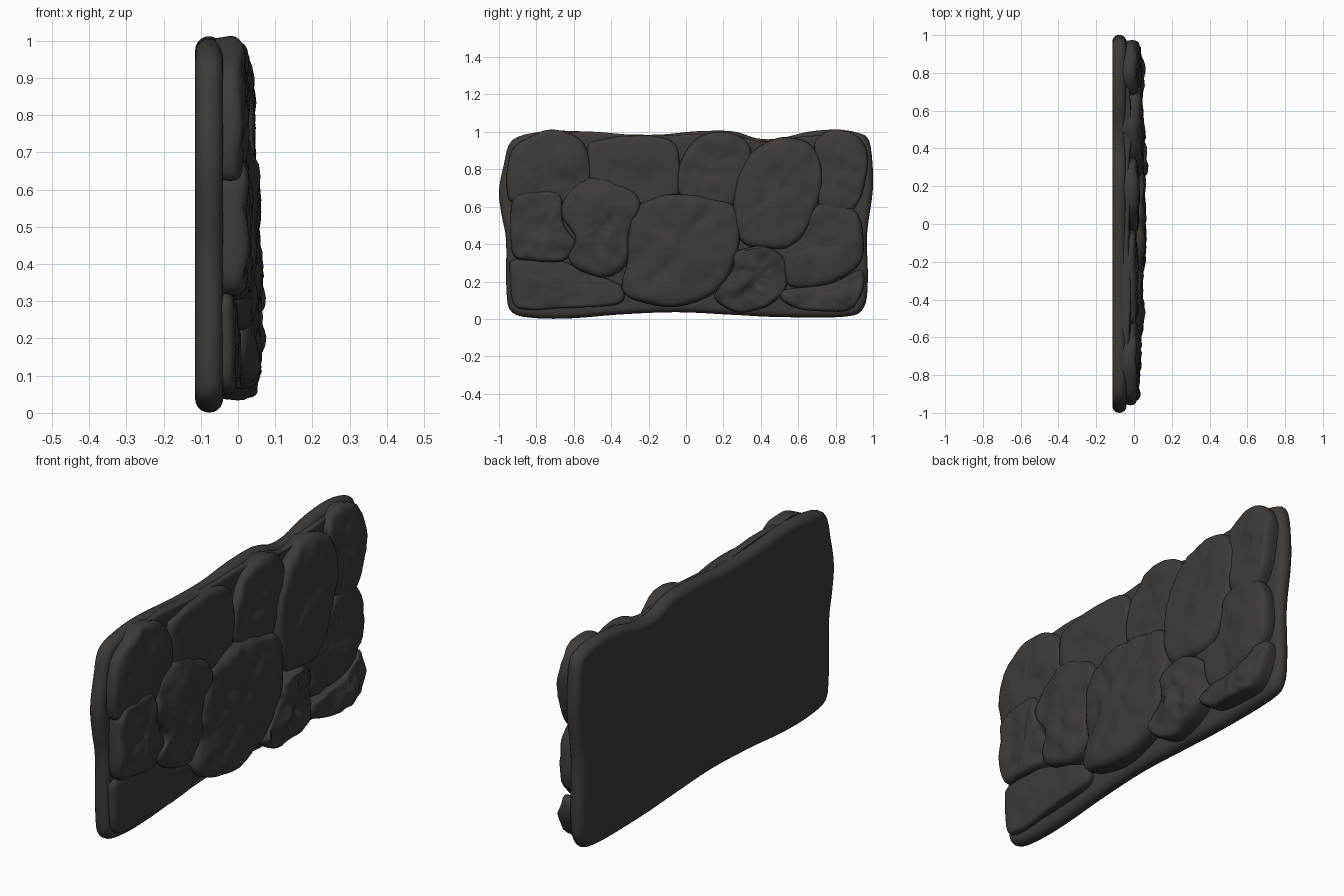
import bpy, bmesh, math
from mathutils import Vector, noise

if "Cube" in bpy.data.objects:
    bpy.data.objects.remove(bpy.data.objects["Cube"])

mat = bpy.data.materials.new("dark_stone")
mat.diffuse_color = (0.05, 0.043, 0.039, 1)
mat.use_nodes = True
mat.node_tree.nodes["Principled BSDF"].inputs["Base Color"].default_value = mat.diffuse_color


def smooth_loop(pts, n):
    """Closed Catmull-Rom curve through (y, z) points, n steps per span."""
    pts = [Vector(p) for p in pts]
    out = []
    for i in range(len(pts)):
        a, b, c, d = (pts[(i + k) % len(pts)] for k in (-1, 0, 1, 2))
        for s in range(n):
            t = s / n
            out.append(0.5 * (2 * b + (c - a) * t + (2 * a - 5 * b + 4 * c - d) * t * t
                              + (3 * b - a - 3 * c + d) * t ** 3))
    return out


def finish(bm, name, angle):
    bmesh.ops.recalc_face_normals(bm, faces=bm.faces)
    me = bpy.data.meshes.new(name)
    bm.to_mesh(me)
    bm.free()
    ob = bpy.data.objects.new(name, me)
    bpy.context.collection.objects.link(ob)
    me.materials.append(mat)
    bpy.ops.object.select_all(action='DESELECT')
    ob.select_set(True)
    bpy.context.view_layer.objects.active = ob
    bpy.ops.object.shade_smooth_by_angle(angle=math.radians(angle))


def bridge(bm, rings):
    for r, s in zip(rings, rings[1:]):
        for i in range(len(r)):
            j = (i + 1) % len(r)
            bm.faces.new((r[i], r[j], s[j], s[i]))


# backing slab with a fully rounded, wavy rim
outline = [(-.93, .035), (-.8, .004), (-.6, .004), (-.35, .024), (-.05, .036), (.25, .022),
           (.5, .01), (.85, .012), (.95, .06), (.972, .2), (.968, .45), (.995, .65),
           (1, .78), (.98, .95), (.92, .995), (.8, 1.012), (.65, 1.0), (.5, .965), (.38, .965),
           (.25, 1.003), (.05, 1.003), (-.15, .985), (-.4, .99), (-.6, 1.005), (-.78, 1.0),
           (-.93, .955), (-.975, .82), (-1, .68), (-.985, .55), (-.962, .42), (-.96, .15)]
loop = smooth_loop(outline, 4)
bm = bmesh.new()
rings = []
n = len(loop)
for k in range(11):
    a = math.pi * k / 10
    inset, x = 0.036 * (1 - math.sin(a)), -0.0775 - 0.0375 * math.cos(a)
    ring = []
    for i, p in enumerate(loop):
        t = (loop[(i + 1) % n] - loop[i - 1]).normalized()
        q = p + Vector((-t.y, t.x)) * inset
        ring.append(bm.verts.new((x, q.x, q.y)))
    rings.append(ring)
bridge(bm, rings)
bm.faces.new(rings[0])
bm.faces.new(rings[-1])
finish(bm, "backing_slab", 60)


def stone(name, pts, height, rough, seed, tilt=(0, 0)):
    """Flat cobble: outline in units of 0.01 (y, z), rounded rim, craggy face."""
    loop = smooth_loop([(y / 100, z / 100) for y, z in pts], 7)
    c = sum(loop, Vector((0, 0))) / len(loop)
    off = Vector((seed * 3.7, seed * 1.3, seed * 2.1))
    base = -0.06
    # (outline scale, share of height)
    prof = [(.97, 0), (.985, .3), (1, .55), (.99, .72), (.965, .83), (.93, .9)]
    prof += [(.86 - .095 * k, .94 + .06 * math.sin(k / 8 * math.pi / 2)) for k in range(9)]
    bm = bmesh.new()
    rings = []
    for s, h in prof:
        ring = []
        for p in loop:
            q = c + (p - c) * s
            v = Vector((0, q.x, q.y))
            w = noise.noise(v * 9 + off) * .006
            broad = noise.noise(v * 5.5 + off)
            fine = noise.noise(v * 14 + off) * .6 + noise.noise(v * 30 + off) * .25
            x = base + (height - base) * h
            if h > .2:
                x += (broad + fine) * rough * h
                x += ((q.x - c.x) * tilt[0] + (q.y - c.y) * tilt[1]) * h
            d = (p - c).normalized() * w
            ring.append(bm.verts.new((x, q.x + d.x, q.y + d.y)))
        rings.append(ring)
    bridge(bm, rings)
    bm.faces.new(rings[0])
    mid = sum((v.co for v in rings[-1]), Vector()) / len(loop)
    top = bm.verts.new(mid)
    last = rings[-1]
    for i in range(len(last)):
        bm.faces.new((last[i], last[(i + 1) % len(last)], top))
    finish(bm, name, 50)


# top row of cobbles
stone("stone_top_left", [(-95, 64), (-94, 88), (-84, 97), (-71, 101), (-57, 96), (-51, 84),
      (-54, 68), (-70, 60), (-84, 62)], .02, .016, 1, (.03, -.03))
stone("stone_top_second", [(-53, 90), (-45, 96), (-19, 98), (-6, 94), (-3, 82), (-5, 64),
      (-20, 60), (-48, 64)], .015, .014, 2, (0, -.03))
stone("stone_top_middle", [(-4, 68), (-2, 86), (8, 98), (22, 100), (32, 95), (35, 84),
      (28, 62), (10, 60)], .025, .016, 3, (0, -.03))
stone("stone_tall", [(25, 62), (31, 83), (40, 93), (53, 97), (67, 93), (73, 78), (69, 56),
      (58, 40), (45, 37), (29, 42)], .05, .016, 4, (0, -.04))
stone("stone_top_right", [(69, 95), (79, 101), (92, 97), (97, 86), (94, 66), (86, 56),
      (72, 58), (70, 80)], .025, .018, 5, (0, -.04))
stone("stone_top_back", [(-86, 92), (-60, 100), (-20, 98), (20, 99), (40, 95), (70, 98),
      (90, 94), (88, 75), (0, 72), (-85, 75)], -.02, .01, 6)
# middle row
stone("stone_left", [(-93, 62), (-84, 68), (-68, 67), (-65, 50), (-59, 40), (-66, 31),
      (-83, 31), (-93, 36)], .03, .022, 7)
stone("stone_mid_left", [(-67, 57), (-60, 71), (-46, 76), (-30, 69), (-24, 61), (-30, 45),
      (-32, 29), (-43, 22), (-57, 26), (-63, 33), (-59, 43)], .045, .024, 8)
stone("stone_centre", [(-31, 42), (-28, 58), (-16, 65), (0, 67), (15, 64), (27, 59), (29, 43),
      (24, 26), (14, 13), (-3, 7), (-25, 9), (-34, 16), (-32, 29)], .055, .02, 9, (.04, 0))
stone("stone_right", [(70, 61), (87, 61), (94, 50), (93, 30), (77, 19), (56, 17), (52, 31),
      (46, 38), (60, 42)], .035, .018, 10, (0, .02))
# bottom row
stone("stone_small", [(26, 36), (42, 39), (54, 31), (53, 16), (42, 6), (26, 4), (15, 12),
      (25, 26)], .055, .034, 11, (-.08, .03))
stone("stone_bottom_right", [(50, 15), (77, 19), (93, 26), (95, 16), (88, 5), (72, 4),
      (56, 7)], .04, .024, 12)
stone("stone_bottom_left", [(-94, 24), (-91, 32), (-67, 31), (-46, 23), (-34, 17), (-36, 8),
      (-62, 6), (-83, 5), (-92, 8)], .0, .012, 13, (.03, 0))
